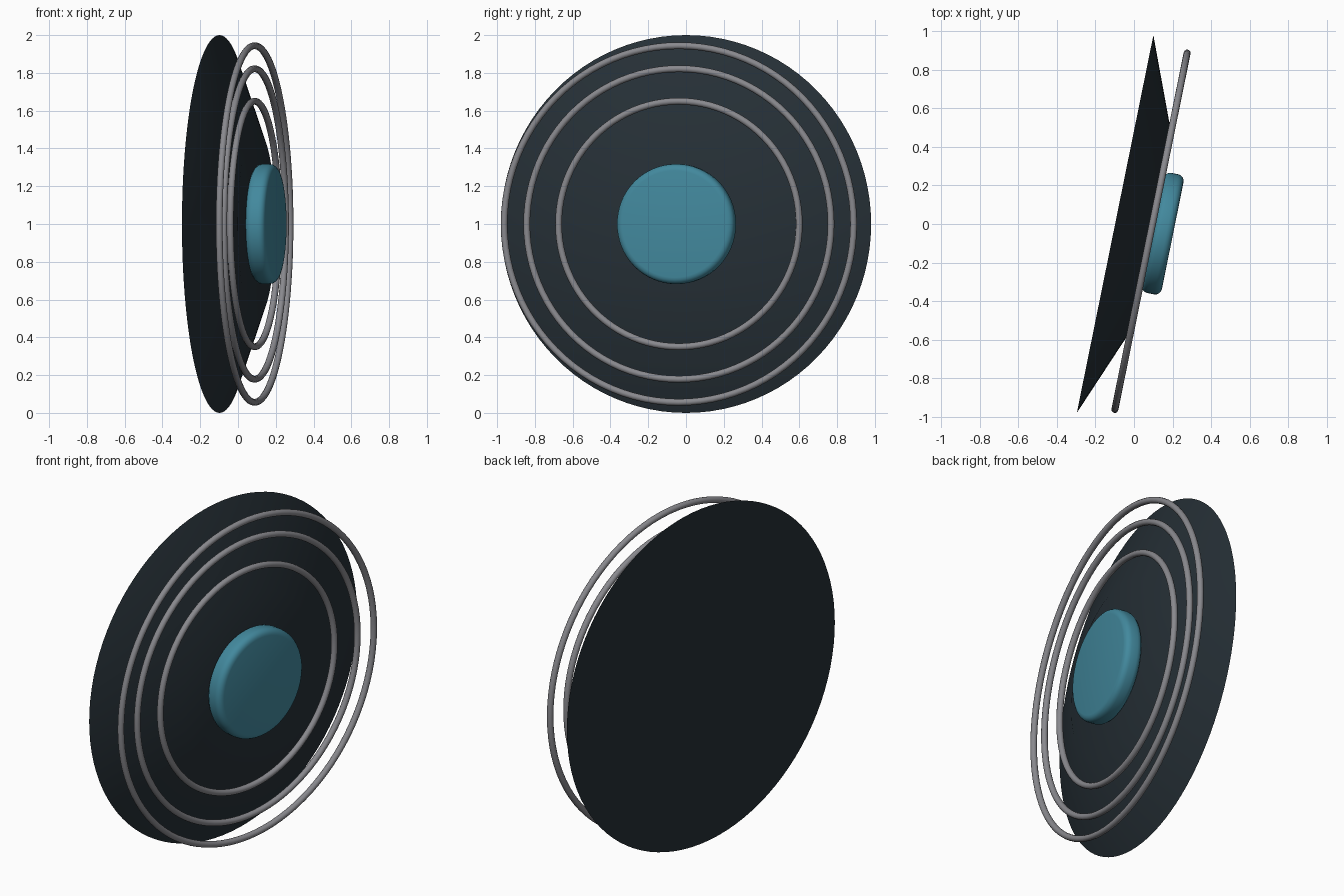
import bpy, math
from mathutils import Matrix

if "Cube" in bpy.data.objects:
    bpy.data.objects.remove(bpy.data.objects["Cube"])

TURN = -0.2  # the whole dish is yawed slightly toward the front
# local +Z becomes the dish axis (+X), then yaw; origin at the back disc centre
FRAME = (Matrix.Translation((-0.098, 0, 1.0))
         @ Matrix.Rotation(TURN, 4, 'Z')
         @ Matrix.Rotation(math.pi / 2, 4, 'Y'))


def material(name, rgb):
    m = bpy.data.materials.new(name)
    m.diffuse_color = (*rgb, 1)
    m.use_nodes = True
    m.node_tree.nodes["Principled BSDF"].inputs["Base Color"].default_value = m.diffuse_color
    return m


dark = material("dark_slate", (0.019, 0.029, 0.037))
grey = material("metal_grey", (0.25, 0.25, 0.27))
teal = material("teal", (0.055, 0.25, 0.34))


def finish(name, mat, axial):
    ob = bpy.context.object
    ob.name = name
    ob.data.materials.append(mat)
    ob.matrix_world = FRAME @ Matrix.Translation((0, 0, axial))
    return ob


# shallow truncated cone body
bpy.ops.mesh.primitive_cone_add(vertices=96, radius1=1.0, radius2=0.5, depth=0.2)
finish("dish_body", dark, 0.1)
bpy.ops.object.shade_smooth_by_angle(angle=math.radians(30))

# three concentric rings floating in one plane
for i, radius in enumerate((0.65, 0.822, 0.944)):
    bpy.ops.mesh.primitive_torus_add(major_segments=96, minor_segments=12,
                                     major_radius=radius, minor_radius=0.018)
    finish(f"ring_{i + 1}", grey, 0.19)
    bpy.ops.object.shade_smooth()

# rounded central hub
bpy.ops.mesh.primitive_cylinder_add(vertices=64, radius=0.318, depth=0.106)
hub = finish("centre_hub", teal, 0.252)
bevel = hub.modifiers.new("round_edges", 'BEVEL')
bevel.width = 0.035
bevel.segments = 4
bevel.limit_method = 'ANGLE'
bevel.angle_limit = math.radians(40)
bpy.ops.object.modifier_apply(modifier=bevel.name)
bpy.ops.object.shade_smooth_by_angle(angle=math.radians(35))
